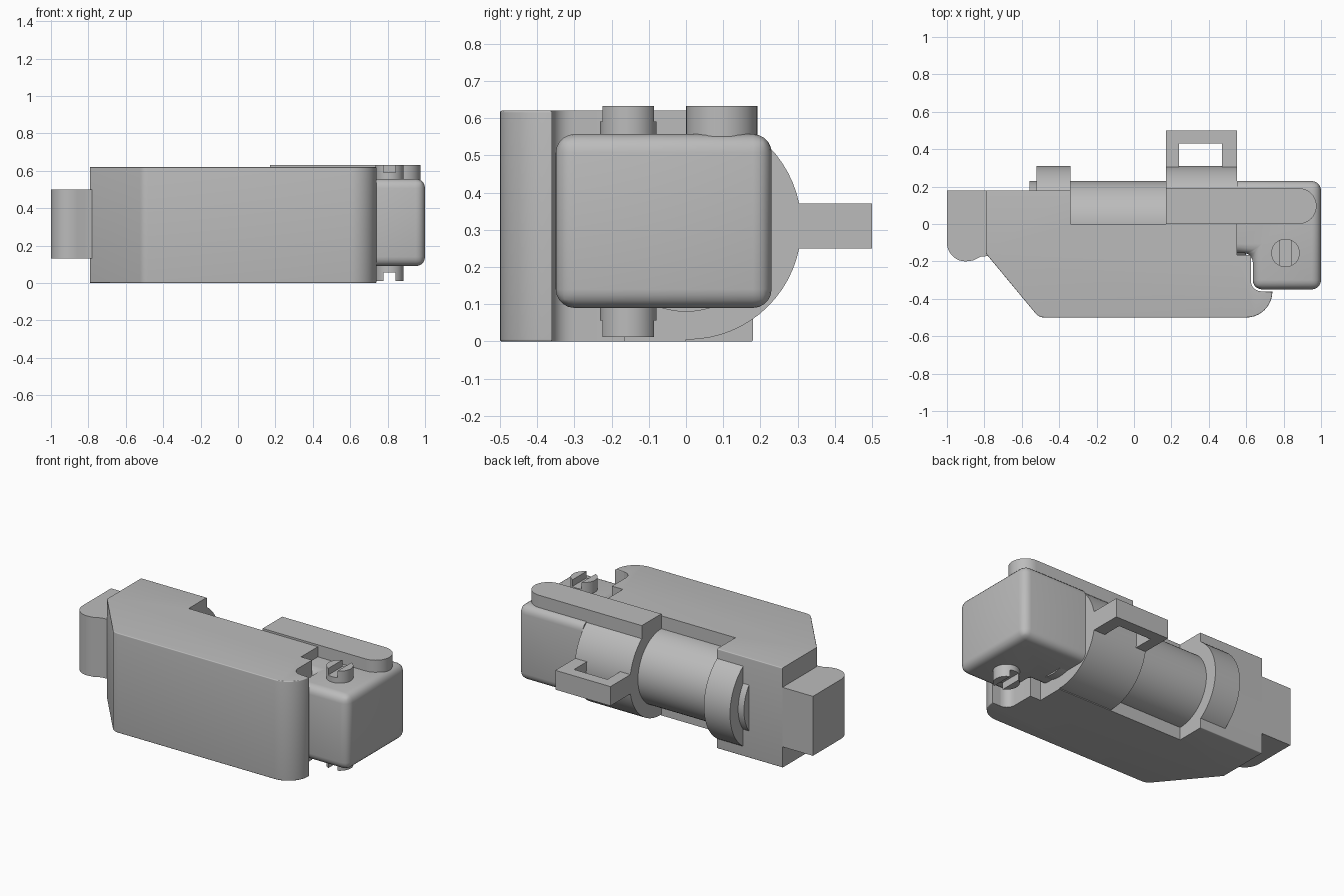
import bpy, bmesh, math
from mathutils import Matrix

cube = bpy.data.objects.get("Cube")
if cube:
    bpy.data.objects.remove(cube, do_unlink=True)

grey = bpy.data.materials.new("plain_grey")
grey.use_nodes = True
colour = (0.5, 0.5, 0.5, 1)
grey.diffuse_color = colour
grey.node_tree.nodes["Principled BSDF"].inputs["Base Color"].default_value = colour


def finish(name, bm):
    bmesh.ops.recalc_face_normals(bm, faces=bm.faces[:])
    mesh = bpy.data.meshes.new(name)
    bm.to_mesh(mesh)
    bm.free()
    mesh.materials.append(grey)
    obj = bpy.data.objects.new(name, mesh)
    bpy.context.collection.objects.link(obj)
    bpy.ops.object.select_all(action='DESELECT')
    obj.select_set(True)
    bpy.context.view_layer.objects.active = obj
    bpy.ops.object.shade_smooth_by_angle(angle=math.radians(32))
    return obj


def arc(cx, cy, r, start, end, steps=8):
    angles = [math.radians(start + (end - start) * i / steps) for i in range(steps + 1)]
    return [(cx + r * math.cos(a), cy + r * math.sin(a)) for a in angles]


def prism(name, points, low, high, round_rule=None, radius=0.0):
    """Extrude an outline upward, rounding the edges picked by a rule."""
    bm = bmesh.new()
    base = bm.faces.new([bm.verts.new((x, y, low)) for x, y in points])
    top = bmesh.ops.extrude_face_region(bm, geom=[base])["geom"]
    for v in top:
        if isinstance(v, bmesh.types.BMVert):
            v.co.z = high
    if round_rule:
        edges = [e for e in bm.edges if round_rule(*[v.co for v in e.verts])]
        bmesh.ops.bevel(bm, geom=edges, offset=radius, segments=5, profile=0.5,
                        affect='EDGES', clamp_overlap=True)
    return finish(name, bm)


def rod(name, x0, x1, r, cy, cz):
    bm = bmesh.new()
    place = Matrix.Translation(((x0 + x1) / 2, cy, cz)) @ Matrix.Rotation(math.pi / 2, 4, 'Y')
    bmesh.ops.create_cone(bm, cap_ends=True, segments=64, radius1=r, radius2=r,
                          depth=x1 - x0, matrix=place)
    return finish(name, bm)


# Main body with a stepped back, sloped front corner and rounded rim
def body_rim(a, b):
    if abs(a.z - b.z) > 0.01:
        return False
    back = min(a.y, b.y) > 0.17
    front = max(a.y, b.y) < -0.15 and (a.x + b.x) / 2 < 0.54
    corner = max(a.y, b.y) < -0.355 and (a.x + b.x) / 2 > 0.54
    return back or front or corner


body = [(-0.79, 0.18), (-0.79, -0.16)]
body += arc(-0.48, -0.44, 0.06, 221, 270, 4)
body += arc(0.60, -0.36, 0.14, 270, 360, 10)
body += [(0.68, -0.36)] + arc(0.68, -0.305, 0.055, 270, 180, 5)
body += [(0.625, -0.165), (0.55, -0.165), (0.55, 0), (-0.34, 0), (-0.34, 0.18)]
prism("main_body", body, 0, 0.62, body_rim, 0.075)

# End tab
tab = [(-1, 0.18), (-1, -0.10)] + arc(-0.9, -0.10, 0.1, 190, 270, 8)
tab += [(-0.86, -0.195), (-0.82, -0.175), (-0.77, -0.17), (-0.77, 0.18)]
prism("end_tab", tab, 0.13, 0.5)

# Barrel and its two collars
rod("barrel", -0.56, 0.6, 0.23, 0, 0.31)
rod("rear_collar", -0.52, -0.34, 0.305, 0.005, 0.31)
rod("front_collar", 0.17, 0.55, 0.305, 0.005, 0.31)

# Square loop on the back of the collar
prism("back_loop", [(0.17, 0.25), (0.24, 0.25), (0.24, 0.43), (0.47, 0.43),
                    (0.47, 0.25), (0.55, 0.25), (0.55, 0.5), (0.17, 0.5)], 0.25, 0.37)

# Rounded hinge head
head = [(0.55, 0.23), (1, 0.23), (1, -0.35), (0.635, -0.35), (0.635, -0.155), (0.55, -0.155)]


def head_edges(a, b):
    return min(a.x, b.x) > 0.6 or (abs(a.z - b.z) < 0.01 and max(a.x, b.x) > 0.6)


prism("hinge_head", head, 0.09, 0.557, head_edges, 0.05)

# Top arm with a rounded tip
prism("top_arm", [(0.17, 0)] + arc(0.88, 0.096, 0.096, -90, 90, 16) + [(0.17, 0.192)],
      0.55, 0.632)

# Slotted screws on both sides of the head
for side, face, tip in (("upper", 0.55, 0.632), ("lower", 0.1, 0.012)):
    middle = (face + tip) / 2
    disc = arc(0.81, -0.155, 0.076, 0, 354, 47)
    prism(side + "_screw_base", disc, min(face, middle), max(face, middle))
    for half, turn in (("left", 0), ("right", 180)):
        prism(side + "_screw_" + half, arc(0.81, -0.155, 0.076, turn - 66, turn + 66, 20),
              min(middle, tip), max(middle, tip))
